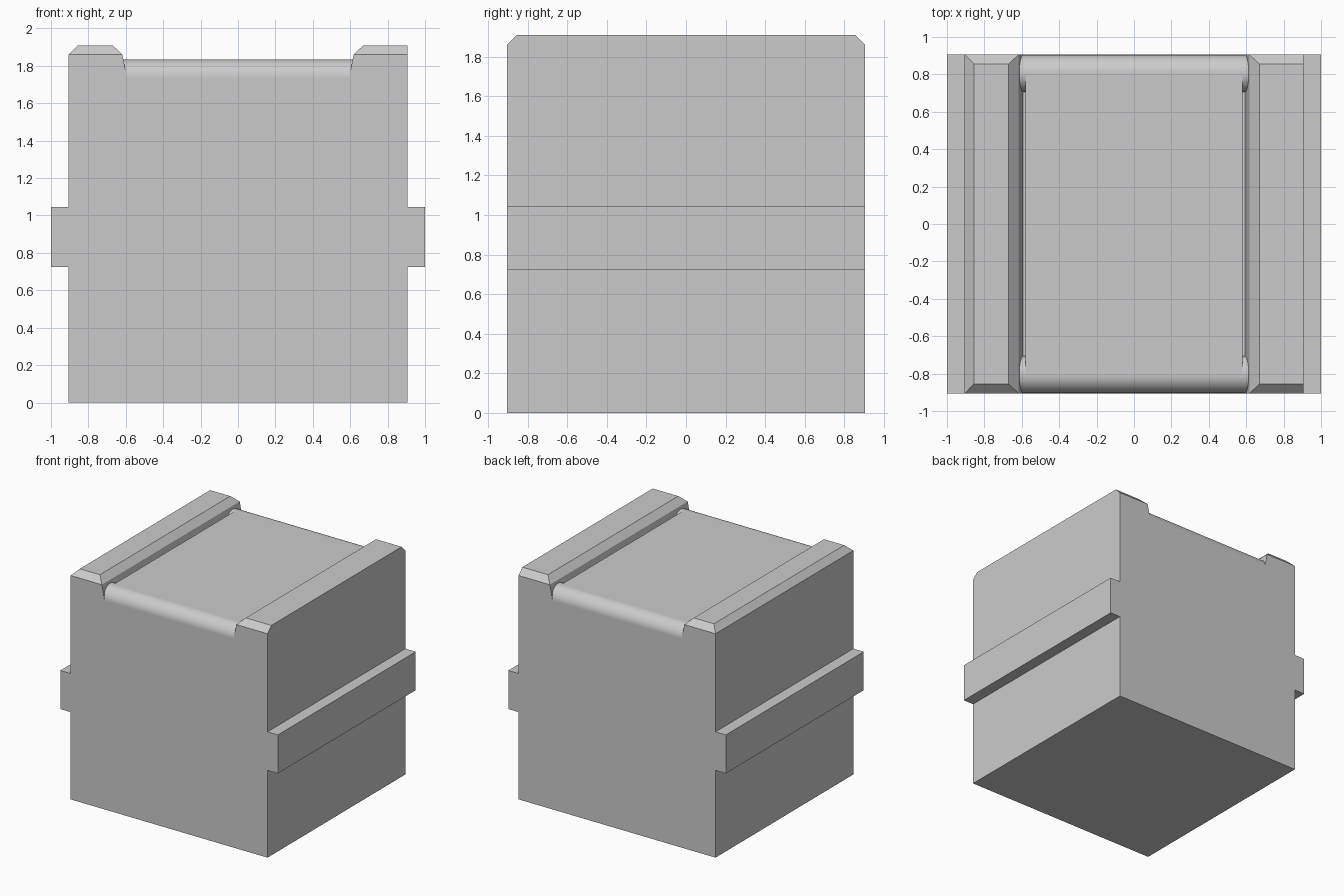
import bpy, bmesh
from mathutils import Matrix, Vector
from math import pi

if "Cube" in bpy.data.objects:
    bpy.data.objects.remove(bpy.data.objects["Cube"])

S = 0.905        # half width of the main block
TOP = 1.91       # top of the rails
C = 0.05         # chamfer size
R = 0.10         # roll radius
FLOOR = 1.735    # bottom of the recess


def finish(name, bm):
    bmesh.ops.recalc_face_normals(bm, faces=bm.faces)
    mesh = bpy.data.meshes.new(name)
    bm.to_mesh(mesh)
    bm.free()
    obj = bpy.data.objects.new(name, mesh)
    bpy.context.collection.objects.link(obj)
    return obj


def side_profile(chamfered):
    # Right-hand outline from the base up to the recess floor, including the side rib
    pts = [(S, 0), (S, 0.725), (1, 0.725), (1, 1.045), (S, 1.045)]
    pts += [(S, TOP - C), (S - C, TOP)] if chamfered else [(S, TOP)]
    return pts + [(0.67, TOP), (0.618, TOP - C), (0.593, FLOOR)]


# Block with side ribs and top rails; only the left rail has an outer chamfer
outline = side_profile(False) + [(-x, z) for x, z in reversed(side_profile(True))]
bm = bmesh.new()
face = bm.faces.new([bm.verts.new((x, -S, z)) for x, z in outline])
ext = bmesh.ops.extrude_face_region(bm, geom=[face])
bmesh.ops.translate(bm, vec=(0, 2 * S, 0),
                    verts=[g for g in ext["geom"] if isinstance(g, bmesh.types.BMVert)])
bmesh.ops.recalc_face_normals(bm, faces=bm.faces)
# Chamfer the front and back ends of the rails
for s in (-1, 1):
    bmesh.ops.bisect_plane(bm, geom=bm.verts[:] + bm.edges[:] + bm.faces[:],
                           plane_co=(0, s * S, TOP - C), plane_no=Vector((0, s, 1)).normalized(),
                           clear_outer=True)
    bmesh.ops.holes_fill(bm, edges=[e for e in bm.edges if e.is_boundary], sides=0)
finish("block_with_rails", bm)

# Raised panel between the rails, with a narrow groove either side
bm = bmesh.new()
bmesh.ops.create_cube(bm, size=1, matrix=Matrix.Translation((0, 0, FLOOR + R / 2 - 0.02))
                      @ Matrix.Diagonal((1.16, 2 * (S - R), R + 0.04, 1)))
finish("top_panel", bm)

# Rounded rolls at the front and back of the panel
for name, s in (("front_roll", -1), ("back_roll", 1)):
    bm = bmesh.new()
    bmesh.ops.create_cone(bm, cap_ends=True, segments=64, radius1=R, radius2=R, depth=1.234,
                          matrix=Matrix.Translation((0, s * (S - R), FLOOR))
                          @ Matrix.Rotation(pi / 2, 4, 'Y'))
    for f in bm.faces:
        f.smooth = len(f.verts) == 4
    for e in bm.edges:
        e.smooth = not any(len(f.verts) > 4 for f in e.link_faces)
    finish(name, bm)

# Panel top meets the roll crest
panel = bpy.data.objects["top_panel"]
for v in panel.data.vertices:
    if v.co.z > FLOOR:
        v.co.z = FLOOR + R
